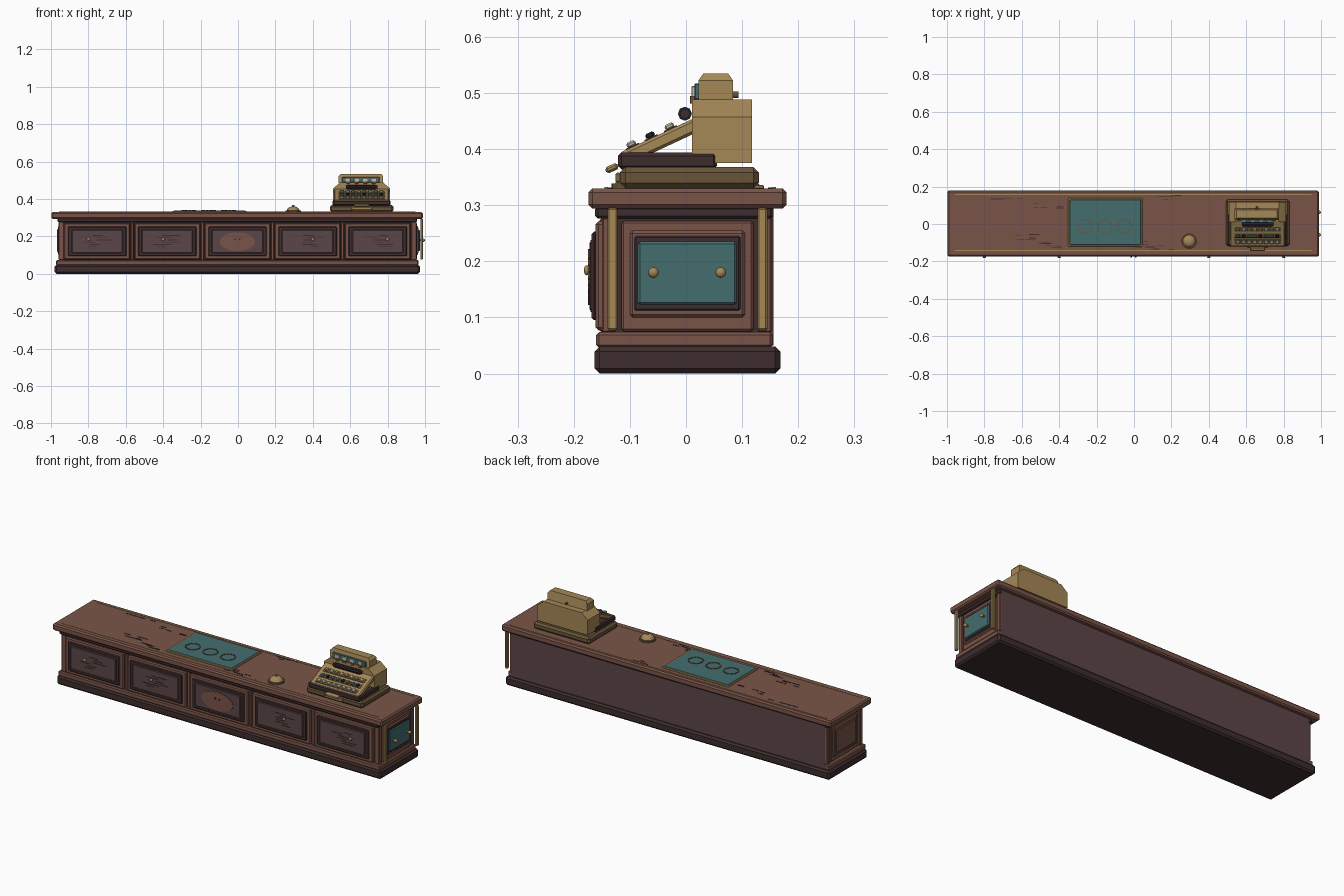
import bpy, bmesh, math, random
from mathutils import Matrix, Vector

if "Cube" in bpy.data.objects:
    bpy.data.objects.remove(bpy.data.objects["Cube"], do_unlink=True)
random.seed(4)


def material(name, rgb):
    lin = [((c / 255 + 0.055) / 1.055) ** 2.4 for c in rgb] + [1]
    m = bpy.data.materials.new(name)
    m.use_nodes = True
    m.diffuse_color = lin
    m.node_tree.nodes["Principled BSDF"].inputs["Base Color"].default_value = lin
    return m


WOOD = material("warm wood", (122, 84, 72))
DARK = material("dark wood", (62, 45, 46))
PLUM = material("plum wood", (92, 69, 71))
BRASS = material("brass", (165, 136, 87))
OLD = material("aged brass", (104, 85, 58))
TEAL = material("teal leather", (68, 109, 111))
BLACK = material("black", (38, 34, 40))
CREAM = material("cream", (196, 188, 165))


def finish(name, bm, mat, smooth=False):
    bmesh.ops.recalc_face_normals(bm, faces=bm.faces)
    me = bpy.data.meshes.new(name)
    bm.to_mesh(me)
    bm.free()
    me.materials.append(mat)
    for p in me.polygons:
        p.use_smooth = smooth
    ob = bpy.data.objects.new(name, me)
    bpy.context.collection.objects.link(ob)
    return ob


def box(name, x, y, z, mat, bevel=0.0, tilt=None):
    """Box from (min, max) ranges, optionally bevelled and moved by a matrix."""
    bm = bmesh.new()
    bmesh.ops.create_cube(bm, size=1)
    for v in bm.verts:
        v.co = [r[0] + (c + 0.5) * (r[1] - r[0]) for r, c in zip((x, y, z), v.co)]
    if bevel:
        bmesh.ops.bevel(bm, geom=bm.edges[:], offset=bevel, segments=1, affect='EDGES')
    if tilt:
        bm.transform(tilt)
    return finish(name, bm, mat)


def ball(name, loc, radii, mat, half=False):
    bm = bmesh.new()
    bmesh.ops.create_uvsphere(bm, u_segments=16, v_segments=10, radius=1)
    if half:
        bmesh.ops.bisect_plane(bm, geom=bm.verts[:] + bm.edges[:] + bm.faces[:],
                               plane_co=(0, 0, 0), plane_no=(0, 0, -1), clear_outer=True)
    bm.transform(Matrix.Translation(loc) @ Matrix.Diagonal((*radii, 1)))
    return finish(name, bm, mat, True)


def cylinder(name, loc, r, depth, axis, mat, sides=16, stretch=1.0):
    bm = bmesh.new()
    bmesh.ops.create_cone(bm, cap_ends=True, segments=sides, radius1=r, radius2=r, depth=depth)
    bm.transform(Matrix.Translation(loc) @ Vector(axis).to_track_quat('Z', 'Y').to_matrix().to_4x4()
                 @ Matrix.Diagonal((stretch, 1, 1, 1)))
    return finish(name, bm, mat)


def prism(name, outline, y0, y1, mat, bevel=0.0):
    """Outline in x and z, extruded along y."""
    bm = bmesh.new()
    face = bm.faces.new([bm.verts.new((x, y0, z)) for x, z in outline])
    ext = bmesh.ops.extrude_face_region(bm, geom=[face])["geom"]
    bmesh.ops.translate(bm, vec=(0, y1 - y0, 0), verts=[g for g in ext if isinstance(g, bmesh.types.BMVert)])
    if bevel:
        bmesh.ops.bevel(bm, geom=bm.edges[:], offset=bevel, segments=1, affect='EDGES')
    return finish(name, bm, mat)


def span(c, h):
    return (c - h, c + h)


# Counter carcass, plinth and top
box("plinth", (-0.98, 0.972), (-0.163, 0.168), (0, 0.048), DARK, 0.009)
box("plinth_moulding", (-0.972, 0.965), (-0.16, 0.155), (0.046, 0.074), WOOD, 0.005)
box("carcass", (-0.945, 0.945), (-0.138, 0.15), (0.07, 0.285), DARK)
box("back_panel", (-0.945, 0.945), (0.148, 0.156), (0.05, 0.295), PLUM)
box("cornice", (-0.965, 0.957), (-0.162, 0.156), (0.276, 0.298), DARK, 0.005)
box("counter_top", (-0.997, 0.988), (-0.174, 0.179), (0.294, 0.33), WOOD, 0.007)
for y in (-0.142, 0.157):
    box("top_inlay", (-0.957, 0.948), span(y, 0.003), (0.329, 0.332), BRASS)

# Corner posts
for x in (-0.945, 0.94):
    for y in (-0.138, 0.141):
        box("corner_post", span(x, 0.014), span(y, 0.012), (0.073, 0.278), WOOD, 0.003)

# Five front drawers
for i in range(5):
    cx = -0.003 + (i - 2) * 0.375
    box("drawer_frame", span(cx, 0.176), (-0.161, -0.136), (0.077, 0.271), WOOD, 0.005)
    box("drawer_moulding", span(cx, 0.156), (-0.168, -0.158), (0.095, 0.253), DARK, 0.004)
    box("drawer_panel", span(cx, 0.138), (-0.172, -0.165), (0.11, 0.238), PLUM, 0.005)
    if i == 2:
        cylinder("oval_medallion", (cx, -0.172, 0.172), 0.05, 0.006, (0, -1, 0), WOOD, 32, 1.9)
        for s in (-1, 1):
            cylinder("medallion_peg", (cx + s * 0.012, -0.176, 0.185), 0.005, 0.004, (0, -1, 0), DARK, 10)
        continue
    for k in range(6):
        gx, gz = cx + random.uniform(-0.05, 0.05), 0.145 + k * 0.012
        box("drawer_grain", span(gx, random.uniform(0.02, 0.05)), (-0.1735, -0.171), span(gz, 0.0017), DARK)
    kx = (i - 2) * 0.4
    cylinder("knob_stem", (kx, -0.174, 0.184), 0.005, 0.01, (0, -1, 0), BRASS, 10)
    ball("drawer_knob", (kx, -0.177, 0.184), (0.009, 0.005, 0.009), BRASS)
for i in range(4):
    box("drawer_divider", span(-0.003 + (i - 1.5) * 0.375, 0.008), (-0.154, -0.136), (0.074, 0.276), WOOD, 0.003)

# End panels, the left one with leather, knobs and brass rods
for s, name in ((1, "left_end"), (-1, "right_end")):
    def out(a, b):
        return tuple(sorted((s * a, s * b)))
    box(name + "_frame", out(0.94, 0.957), (-0.115, 0.12), (0.075, 0.272), WOOD, 0.004)
    box(name + "_moulding", out(0.95, 0.963), (-0.1, 0.105), (0.1, 0.255), WOOD, 0.005)
    if s > 0:
        box(name + "_bead", out(0.955, 0.966), (-0.092, 0.097), (0.112, 0.245), DARK, 0.003)
        box(name + "_leather", out(0.96, 0.973), (-0.086, 0.09), (0.123, 0.235), TEAL, 0.004)
        for y in (-0.058, 0.062):
            cylinder("end_knob_stem", (0.978, y, 0.18), 0.005, 0.02, (1, 0, 0), BRASS, 10)
            ball("end_knob", (0.99, y, 0.18), (0.009, 0.0095, 0.0095), BRASS)
        for y in (-0.131, 0.136):
            box("brass_rod", (0.975, 0.989), span(y, 0.009), (0.077, 0.295), BRASS, 0.003)
    else:
        box(name + "_panel", out(0.96, 0.967), (-0.085, 0.09), (0.115, 0.24), WOOD, 0.004)

# Wood grain strokes on the top
for cx, cy in ((-0.68, 0.14), (-0.56, -0.07), (-0.45, -0.11), (-0.46, 0.1), (0.06, -0.11), (0.15, -0.125), (0.17, 0.14)):
    for k in range(5):
        box("top_grain", span(cx + random.uniform(-0.07, 0.07), random.uniform(0.012, 0.03)),
            span(cy + random.uniform(-0.015, 0.015), 0.0016), (0.329, 0.3315), DARK)

# Writing mat with three decorative rings
box("mat_border", (-0.352, 0.046), (-0.119, 0.139), (0.329, 0.336), BRASS, 0.002)
box("writing_mat", (-0.344, 0.038), (-0.111, 0.131), (0.33, 0.338), TEAL, 0.002)
for cx in (-0.263, -0.157, -0.051):
    for k in range(14):
        turn = Matrix.Translation((cx, -0.012, 0.3385)) @ Matrix.Rotation(k * math.tau / 14, 4, 'Z')
        box("ring_dash", span(0.036, 0.003), span(0, 0.006), (-0.002, 0.0025), OLD, 0, turn)

# Service bell
cylinder("bell_base", (0.295, -0.092, 0.334), 0.041, 0.009, (0, 0, 1), OLD, 24)
ball("bell_dome", (0.295, -0.092, 0.338), (0.034, 0.034, 0.022), BRASS, True)
cylinder("bell_plunger", (0.295, -0.092, 0.362), 0.006, 0.01, (0, 0, 1), BRASS, 12)

# Cash register base and drawer
CX = 0.661
box("register_base", span(CX, 0.17), (-0.118, 0.13), (0.33, 0.368), OLD, 0.01)
box("register_drawer", span(CX, 0.155), (-0.121, 0.055), (0.364, 0.394), DARK, 0.006)
box("drawer_plate", span(CX, 0.055), (-0.126, -0.116), (0.34, 0.358), BRASS, 0.003)
pull = Matrix.Translation((0, -0.132, 0.366)) @ Matrix.Rotation(math.radians(24), 4, 'X')
box("drawer_pull", span(CX, 0.04), span(0, 0.012), span(0, 0.006), BRASS, 0.004, pull)

# Register case with sloped shoulders
case = [(0.152, 0.375), (0.152, 0.457), (0.115, 0.488)]
prism("register_case", [(CX + x, z) for x, z in case] + [(CX - x, z) for x, z in reversed(case)], 0.011, 0.118, BRASS)

# Sloped keyboard and keys
slope = Matrix.Translation((0, -0.042, 0.415)) @ Matrix.Rotation(math.radians(25), 4, 'X')
box("keyboard", span(CX, 0.147), span(0, 0.08), span(0, 0.0125), BRASS, 0.005, slope)
for row, v in enumerate((-0.053, -0.016, 0.022)):
    box("key_rail", span(CX, 0.125), span(v, 0.013), (0.01, 0.0145), OLD, 0.001, slope)
    for k in range(8):
        mat = (CREAM, BLACK if k % 3 == 1 else TEAL, CREAM if k % 2 else BRASS)[row]
        box("key", span(CX + (k - 3.5) * 0.03, 0.0095), span(v, 0.0085), (0.013, 0.023), mat, 0.003, slope)

# Black roller
cylinder("roller", (CX, -0.002, 0.463), 0.0125, 0.15, (1, 0, 0), BLACK, 8)
for s in (-1, 1):
    cylinder("roller_cap", (CX + s * 0.078, -0.002, 0.463), 0.009, 0.012, (1, 0, 0), DARK, 8)

# Display box with window and number flags
DX = 0.657
top = [(0.119, 0.486), (0.119, 0.522), (0.108, 0.535)]
ob = prism("display_box", [(DX + x, z) for x, z in top] + [(DX - x, z) for x, z in reversed(top)], 0.022, 0.084, BRASS)
for v in ob.data.vertices:
    if v.co.z > 0.53:
        v.co.y += 0.009 if v.co.y < 0.05 else -0.009
box("display_window", span(DX, 0.1), (0.015, 0.025), (0.488, 0.517), TEAL, 0.002)
for k in range(4):
    fx = DX + (k - 1.5) * 0.046
    box("number_flag", span(fx, 0.013), (0.01, 0.016), (0.493, 0.512), CREAM, 0.001)
    box("flag_clip", span(fx, 0.009), (0.007, 0.016), (0.481, 0.495), WOOD, 0.001)
cylinder("display_back_knob", (DX, 0.087, 0.497), 0.006, 0.014, (0, 1, 0), OLD, 12)
